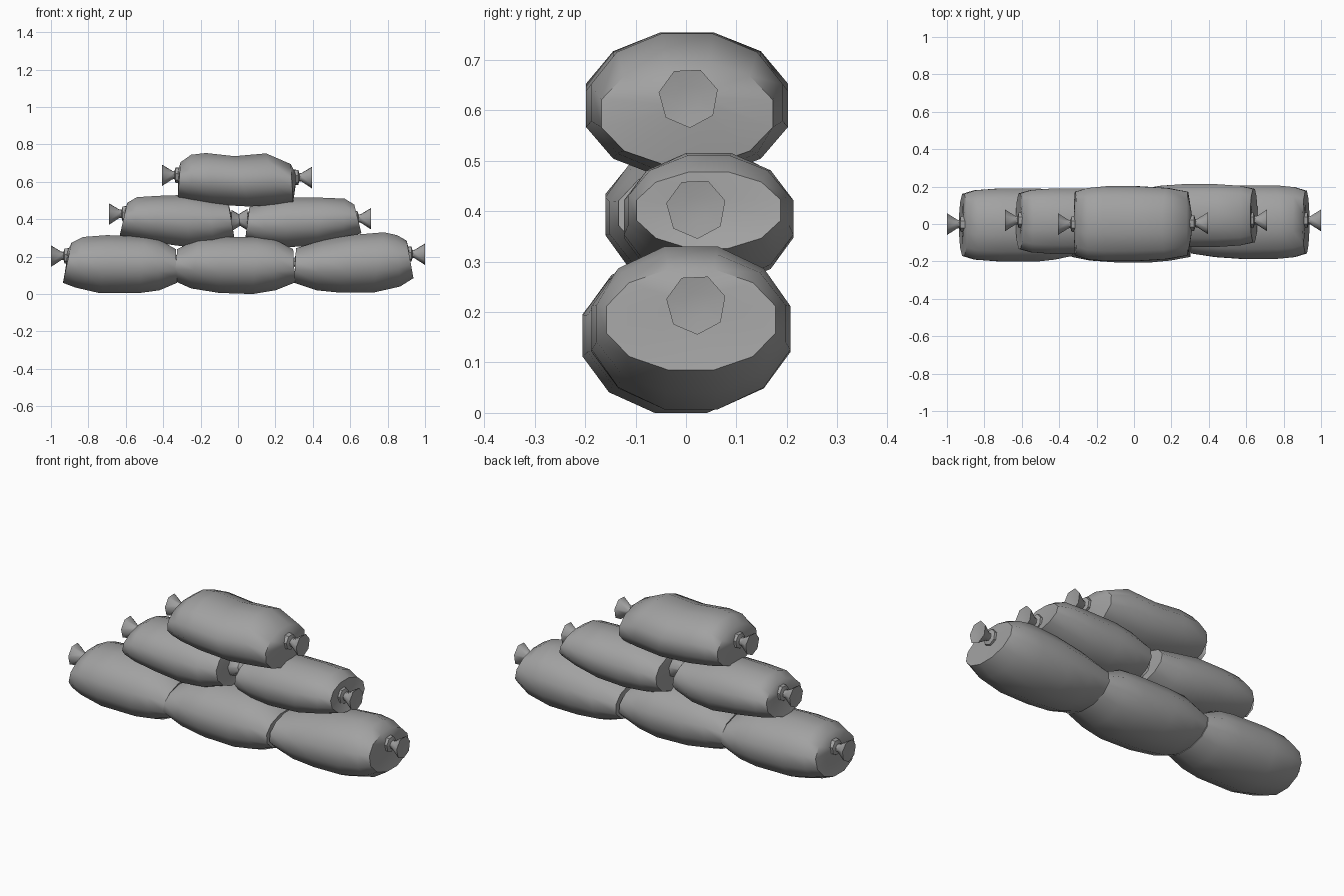
import bpy, bmesh, math
from mathutils import Vector

cube = bpy.data.objects.get("Cube")
if cube:
    bpy.data.objects.remove(cube)

GREY = (0.36, 0.36, 0.36, 1)
cloth = bpy.data.materials.new("grey cloth")
cloth.use_nodes = True
cloth.diffuse_color = GREY
cloth.node_tree.nodes["Principled BSDF"].inputs["Base Color"].default_value = GREY

SIDES = 12
KNOT_SIDES = 7


def loft(name, rings):
    """Skin a list of closed rings and cap both ends."""
    bm = bmesh.new()
    loops = [[bm.verts.new(p) for p in ring] for ring in rings]
    for a, b in zip(loops, loops[1:]):
        n = len(a)
        for i in range(n):
            j = (i + 1) % n
            bm.faces.new((a[i], a[j], b[j], b[i]))
    bm.faces.new(loops[0])
    bm.faces.new(loops[-1])
    bmesh.ops.recalc_face_normals(bm, faces=bm.faces)
    mesh = bpy.data.meshes.new(name)
    bm.to_mesh(mesh)
    bm.free()
    mesh.materials.append(cloth)
    obj = bpy.data.objects.new(name, mesh)
    bpy.context.collection.objects.link(obj)
    bpy.ops.object.select_all(action='DESELECT')
    obj.select_set(True)
    bpy.context.view_layer.objects.active = obj
    bpy.ops.object.shade_smooth_by_angle(angle=math.radians(50))
    return obj


def section(low, high, y, width):
    """Oval ring spanning a lower and an upper (x, z) outline point."""
    ring = []
    for i in range(SIDES):
        a = math.tau * (i + 0.5) / SIDES
        c, s = math.cos(a), math.sin(a)
        limit = math.cos(math.pi / SIDES)
        t = (1 + s / limit) / 2
        x = low[0] + (high[0] - low[0]) * t
        z = low[1] + (high[1] - low[1]) * t
        ring.append(Vector((x, y + width * c / limit, z)))
    return ring


def knot(name, x, y, z, way):
    """Tied neck: a collar, a pinch and a flared tail."""
    shape = ((-0.02, 0.045), (0.012, 0.042), (0.018, 0.022), (0.03, 0.024),
             (0.085, 0.06), (0.08, 0.025))
    rings = []
    for dx, r in shape:
        rings.append([Vector((x + way * dx, y + r * math.cos(a), z + r * math.sin(a)))
                      for a in (math.tau * (i + 0.3) / KNOT_SIDES for i in range(KNOT_SIDES))])
    loft(name, rings)


def sack(name, bottom, top, y, width, left_knot, right_knot):
    """Bag from its lower and upper outline; knots are (x, y, z)."""
    swell = (0.85, 0.95, 1.0, 1.0, 0.95, 0.85)
    rings = [section(b, t, y, width * s) for b, t, s in zip(bottom, top, swell)]
    # gathered cloth drawn in towards each knot
    for at, end in ((left_knot, 0), (right_knot, -1)):
        centre = Vector(at)
        inner = [centre + (p - centre) * 0.25 for p in rings[end]]
        for p in inner:
            p.x = at[0]
        rings.insert(0 if end == 0 else len(rings), inner)
    loft(name, rings)
    knot(name + "_knot_right", *left_knot, -1)
    knot(name + "_knot_left", *right_knot, 1)


# Bottom row
sack("bottom_right_bag",
     [(-.936, .06), (-.87, .035), (-.74, .005), (-.53, .005), (-.42, .02), (-.326, .06)],
     [(-.89, .275), (-.83, .305), (-.7, .315), (-.5, .307), (-.43, .295), (-.332, .24)],
     -.005, .195, (-.915, 0, .205), (-.34, 0, .17))
sack("bottom_middle_bag",
     [(-.34, .07), (-.25, .03), (-.1, .006), (.08, 0), (.2, .02), (.305, .062)],
     [(-.325, .24), (-.21, .298), (-.1, .305), (.1, .305), (.19, .295), (.295, .24)],
     -.01, .195, (-.31, 0, .17), (.28, 0, .17))
sack("bottom_left_bag",
     [(.3, .06), (.42, .02), (.55, .007), (.72, .007), (.866, .04), (.938, .085)],
     [(.31, .245), (.46, .29), (.62, .317), (.78, .33), (.85, .315), (.902, .285)],
     .01, .197, (.32, .01, .17), (.915, .02, .215))

# Middle row
sack("middle_right_bag",
     [(-.632, .315), (-.56, .295), (-.44, .275), (-.26, .25), (-.13, .265), (-.02, .305)],
     [(-.592, .488), (-.54, .518), (-.43, .525), (-.28, .53), (-.16, .508), (-.052, .487)],
     .015, .175, (-.605, .02, .43), (-.035, .02, .4))
sack("middle_left_bag",
     [(.038, .29), (.13, .262), (.26, .25), (.42, .26), (.56, .292), (.66, .326)],
     [(.062, .465), (.16, .5), (.26, .515), (.45, .515), (.57, .51), (.622, .478)],
     .045, .168, (.05, .02, .395), (.627, .02, .405))

# Top bag
sack("top_bag",
     [(-.322, .515), (-.25, .497), (-.12, .478), (.06, .468), (.21, .478), (.295, .492)],
     [(-.307, .705), (-.25, .745), (-.17, .754), (-.02, .737), (.15, .752), (.282, .695)],
     .002, .2, (-.322, 0, .637), (.31, .005, .625))
